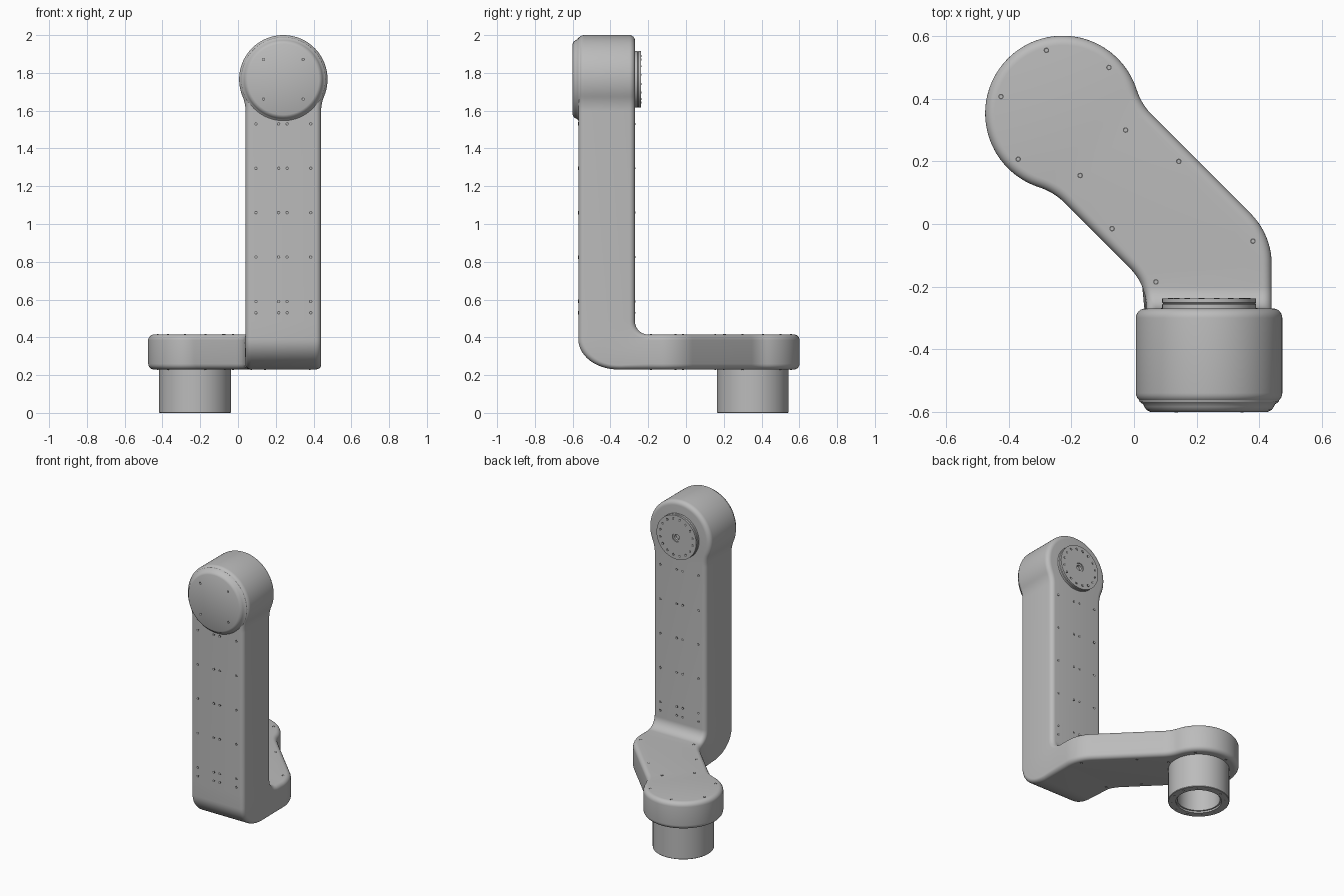
import bpy, bmesh
from math import sin, cos, pi, radians, sqrt, asin, atan2
from mathutils import Matrix, Vector

if "Cube" in bpy.data.objects:
    bpy.data.objects.remove(bpy.data.objects["Cube"])


def material(name, value):
    m = bpy.data.materials.new(name)
    m.use_nodes = True
    m.diffuse_color = (value, value, value, 1)
    m.node_tree.nodes["Principled BSDF"].inputs["Base Color"].default_value = m.diffuse_color
    return m


GREY = material("light grey", 0.5)
DARK = material("dark grey", 0.12)


def finish(bm, name, mats=(GREY,)):
    bmesh.ops.remove_doubles(bm, verts=bm.verts, dist=0.0003)
    bmesh.ops.recalc_face_normals(bm, faces=bm.faces)
    mesh = bpy.data.meshes.new(name)
    bm.to_mesh(mesh)
    bm.free()
    for m in mats:
        mesh.materials.append(m)
    ob = bpy.data.objects.new(name, mesh)
    bpy.context.collection.objects.link(ob)
    bpy.ops.object.select_all(action="DESELECT")
    ob.select_set(True)
    bpy.context.view_layer.objects.active = ob
    bpy.ops.object.shade_smooth_by_angle(angle=radians(30))
    return ob


def arc(cx, cy, rx, a0, a1, n, ry=None):
    ry = ry or rx
    angles = [radians(a0 + (a1 - a0) * i / n) for i in range(n + 1)]
    return [Vector((cx + rx * cos(a), cy + ry * sin(a))) for a in angles]


def paddle(centre, r, w, turn):
    """Round head flowing through concave fillets into a strip of half width w."""
    f = 0.2
    d = sqrt((r + f) ** 2 - (w + f) ** 2)
    a = atan2(d, w + f) * 180 / pi
    pts = arc(w + f, -d, f, 180, 180 - a, 8)
    pts += arc(0, 0, r, -a, 180 + a, 64)[1:-1]
    pts += arc(-w - f, -d, f, a, 0, 8)
    rot = Matrix.Rotation(radians(turn), 2)
    return [rot @ p + Vector(centre) for p in pts]


# Rounded edge: (inset, height) pairs across a thickness
ROUND, STEPS = 0.03, 6


def edge_profile(thick):
    half = [(ROUND * (1 - sin(i * pi / 2 / STEPS)), ROUND * (1 - cos(i * pi / 2 / STEPS)))
            for i in range(STEPS + 1)]
    return half + [(d, thick - h) for d, h in reversed(half)]


def slab(bm, outline, thick, place):
    """Plate with rounded rim, left open between its first and last outline points."""
    prof, rows = edge_profile(thick), []
    last = len(outline) - 1
    for i, p in enumerate(outline):
        t = (outline[min(i + 1, last)] - outline[max(i - 1, 0)]).normalized()
        n = Vector((t.y, -t.x))
        if i in (0, last):
            n = Vector((1 if i == 0 else -1, 0))
        rows.append([bm.verts.new(place(*(p - n * d), h)) for d, h in prof])
    for a, b in zip(rows, rows[1:]):
        for j in range(len(prof) - 1):
            bm.faces.new((a[j], b[j], b[j + 1], a[j + 1]))
    bm.faces.new([r[0] for r in rows])
    bm.faces.new([r[-1] for r in rows])


# Main body: upright arm, base plate and the bend joining them
XL, XR, SEAM_Y, SEAM_Z = 0.04, 0.44, -0.2, 0.485
FRONT, BOTTOM = -0.57, 0.23
HEAD = (0.24, 1.766)
PIVOT = (-0.2275, 0.3535)
LEFT_ARC = (-0.14, -0.269, 0.18)

bm = bmesh.new()
upright = [Vector((XR, SEAM_Z))] + paddle(HEAD, 0.234, 0.2, 0) + [Vector((XL, SEAM_Z))]
slab(bm, upright, 0.30, lambda u, v, h: (u, FRONT + h, v))

seam_angle = asin((SEAM_Y - LEFT_ARC[1]) / LEFT_ARC[2]) * 180 / pi
plate = [Vector((XR, SEAM_Y))] + arc(0.21, -0.129, 0.23, 0, 45, 10)
plate += paddle(PIVOT, 0.248, 0.198, 45) + arc(*LEFT_ARC, 45, seam_angle, 5)
slab(bm, plate, 0.185, lambda u, v, h: (u, v, BOTTOM + h))


def left_x(y):
    cx, cy, r = LEFT_ARC
    return XL if y < cy else cx + sqrt(r * r - (y - cy) ** 2)


outer = [Vector((FRONT, SEAM_Z))] + arc(-0.36, 0.39, 0.21, 180, 270, 14, 0.16)
outer.append(Vector((SEAM_Y, BOTTOM)))
inner = arc(SEAM_Y, SEAM_Z, 0.07, 180, 270, len(outer) - 1)
rings = []
for o, i in zip(outer, inner):
    across = i - o
    prof = [(d, o + across.normalized() * h) for d, h in edge_profile(across.length)]
    ring = [(XR - d, q.x, q.y) for d, q in prof]
    ring += [(left_x(q.x) + d, q.x, q.y) for d, q in reversed(prof)]
    rings.append([bm.verts.new(c) for c in ring])
for a, b in zip(rings, rings[1:]):
    for j in range(len(a)):
        k = (j + 1) % len(a)
        bm.faces.new((a[j], a[k], b[k], b[j]))
finish(bm, "bent_arm_body")


def lathe(name, profile, matrix):
    """Spin (radius, height) pairs about the local z axis."""
    bm = bmesh.new()
    verts = [bm.verts.new((r, 0, h)) for r, h in profile]
    edges = [bm.edges.new(pair) for pair in zip(verts, verts[1:])]
    bmesh.ops.spin(bm, geom=verts + edges, cent=(0, 0, 0), axis=(0, 0, 1),
                   angle=2 * pi, steps=64)
    bm.transform(matrix)
    return finish(bm, name)


# Head axis: local z runs along +y
to_back = Matrix.Translation((HEAD[0], 0, HEAD[1])) @ Matrix.Rotation(-pi / 2, 4, "X")
lathe("head_cover", [(0.228, -0.55), (0.222, -0.568), (0.211, -0.576), (0.207, -0.584),
                     (0.2, -0.594), (0.188, -0.6), (0, -0.6)], to_back)
lathe("output_flange", [(0.15, -0.28), (0.15, -0.257), (0.147, -0.254), (0.15, -0.251),
                        (0.15, -0.238), (0.03, -0.238), (0.03, -0.244), (0.018, -0.244),
                        (0.018, -0.262), (0, -0.262)], to_back)
# Hollow mounting sleeve under the base plate
lathe("mounting_sleeve", [(0.19, 0.24), (0.19, 0.003), (0.187, 0), (0.142, 0), (0.142, 0.012),
                          (0.132, 0.012), (0.132, 0.2), (0, 0.2)],
      Matrix.Translation((*PIVOT, 0)))


# Screws: dark recess rings with a small head in the middle
def screws(name, spots, axis, size=0.009):
    bm = bmesh.new()
    turn = Vector(axis).to_track_quat("Z", "Y").to_matrix().to_4x4()
    for p in spots:
        for r, depth, index in ((size, 0.002, 0), (size * 0.55, 0.004, 1)):
            new = bmesh.ops.create_cone(bm, cap_ends=True, segments=12, radius1=r, radius2=r,
                                        depth=depth, matrix=Matrix.Translation(p) @ turn)
            for f in {f for v in new["verts"] for f in v.link_faces}:
                f.material_index = index
    finish(bm, name, (DARK, GREY))


def circle_spots(n, r):
    return [(r * cos(2 * pi * (i + 0.5) / n), r * sin(2 * pi * (i + 0.5) / n)) for i in range(n)]


grid = [(x, z) for x in (0.095, 0.215, 0.26, 0.385)
        for z in (0.53, 0.59, 0.825, 1.06, 1.295, 1.53)]
screws("front_screws", [(x, FRONT, z) for x, z in grid], (0, -1, 0))
screws("back_screws", [(x, FRONT + 0.3, z) for x, z in grid], (0, 1, 0))
screws("cover_screws", [(HEAD[0] + a, -0.6, HEAD[1] + b)
                        for a in (-0.105, 0.105) for b in (-0.105, 0.105)], (0, -1, 0))
plate_spots = [(-0.28, 0.555), (-0.08, 0.5), (-0.425, 0.407), (-0.37, 0.207), (-0.172, 0.155),
               (-0.027, 0.3), (0.143, 0.2), (-0.07, -0.015), (0.07, -0.185), (0.38, -0.055)]
screws("plate_top_screws", [(x, y, BOTTOM + 0.185) for x, y in plate_spots], (0, 0, 1))
screws("plate_bottom_screws", [(x, y, BOTTOM) for x, y in plate_spots], (0, 0, -1))
screws("flange_screws", [(HEAD[0] + a, -0.238, HEAD[1] + b)
                         for a, b in circle_spots(16, 0.125)], (0, 1, 0))
screws("sleeve_screws", [(PIVOT[0] + a, PIVOT[1] + b, 0.001)
                         for a, b in circle_spots(12, 0.166)], (0, 0, -1))
